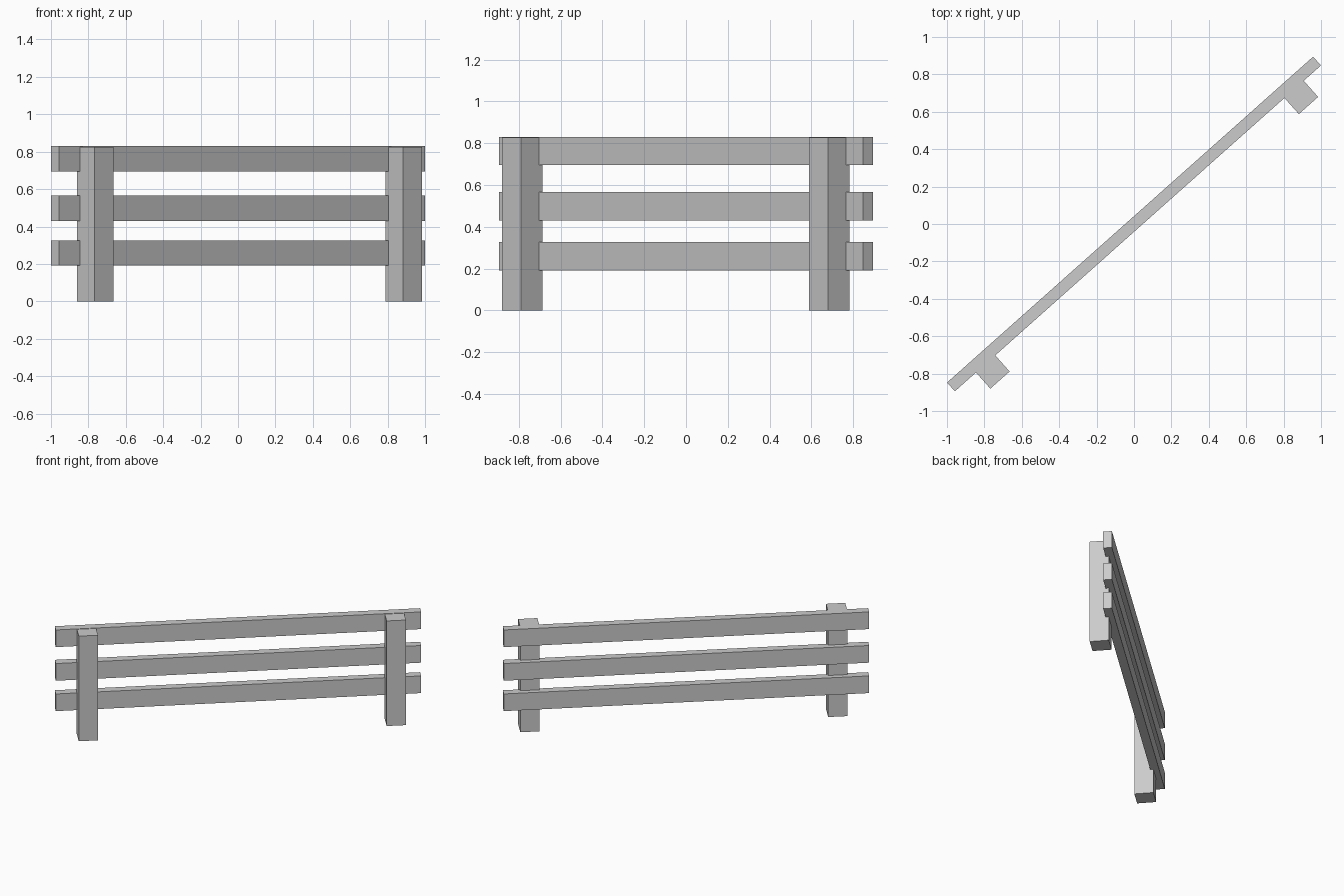
import bpy
from math import radians
from mathutils import Matrix

if "Cube" in bpy.data.objects:
    bpy.data.objects.remove(bpy.data.objects["Cube"])

# The fence runs diagonally across the ground
TURN = Matrix.Rotation(radians(41.67), 4, 'Z')


def box(name, center, size):
    """Box placed in fence space (x along the rails, -y to the post side)."""
    bpy.ops.mesh.primitive_cube_add(size=1)
    ob = bpy.context.object
    ob.name = name
    ob.data.transform(Matrix.Diagonal((*size, 1)))
    ob.matrix_world = TURN @ Matrix.Translation(center)
    return ob


# Three horizontal rails
for name, z in (("lower_rail", 0.259), ("middle_rail", 0.498), ("top_rail", 0.762)):
    box(name, (0, 0, z), (2.62, 0.063, 0.135))

# Two square posts, slightly let into the rails
POST_H = 0.826
for name, x in (("left_post", -1.09), ("right_post", 1.118)):
    box(name, (x, -0.078, POST_H / 2), (0.138, 0.138, POST_H))
